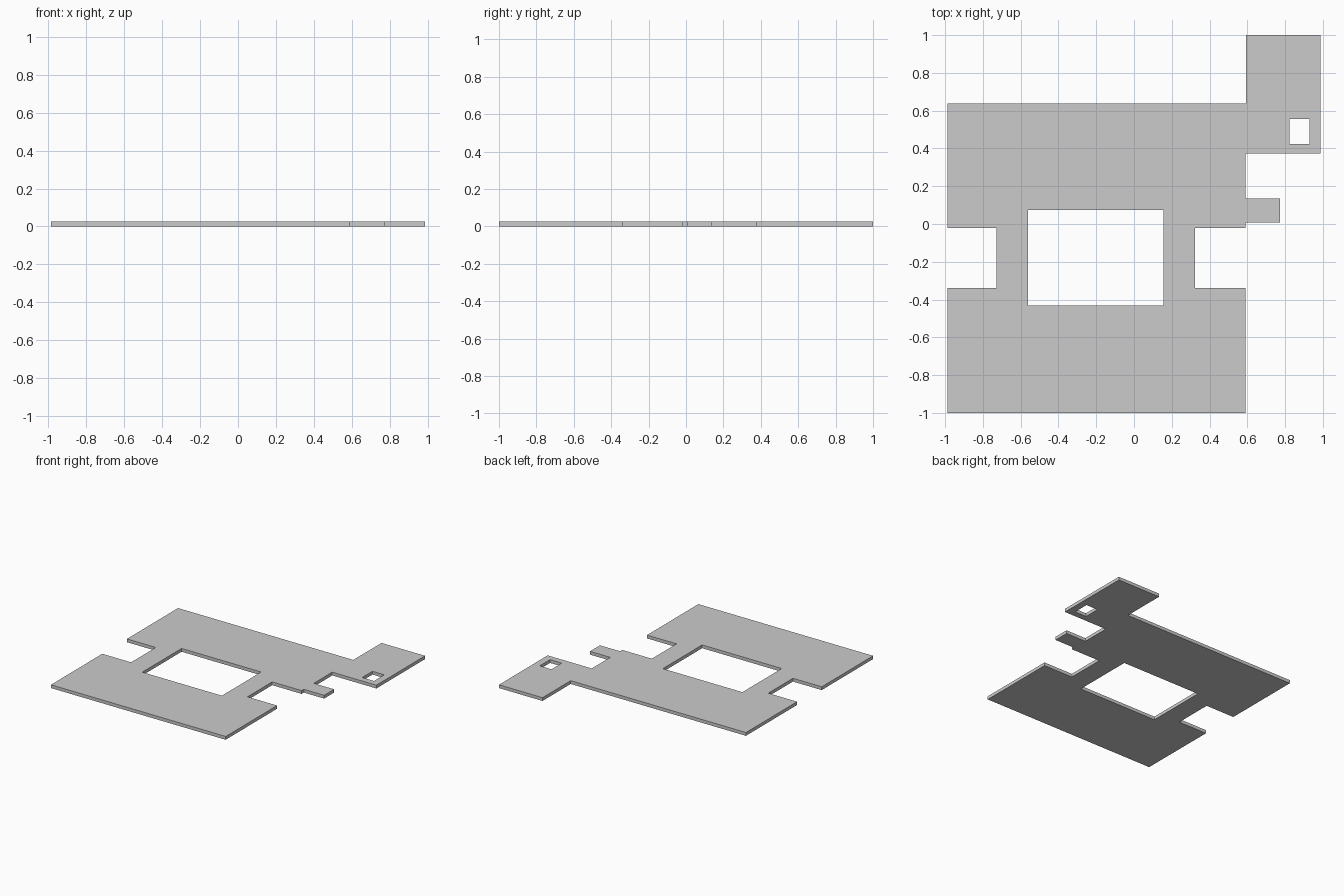
import bpy, bmesh

if "Cube" in bpy.data.objects:
    bpy.data.objects.remove(bpy.data.objects["Cube"])

THICK = 0.027


def rect(x0, y0, x1, y1):
    return [(x0, y0), (x1, y0), (x1, y1), (x0, y1)]


def plate(name, loops, height):
    """Flat slab from an outer loop plus hole loops."""
    bm = bmesh.new()
    for loop in loops:
        vs = [bm.verts.new((x, y, 0)) for x, y in loop]
        for a, b in zip(vs, vs[1:] + vs[:1]):
            bm.edges.new((a, b))
    bmesh.ops.triangle_fill(bm, edges=bm.edges[:], use_beauty=True, normal=(0, 0, 1))
    top = bmesh.ops.extrude_face_region(bm, geom=bm.faces[:], use_keep_orig=True)
    verts = [g for g in top["geom"] if isinstance(g, bmesh.types.BMVert)]
    bmesh.ops.translate(bm, verts=verts, vec=(0, 0, height))
    bmesh.ops.recalc_face_normals(bm, faces=bm.faces[:])
    mesh = bpy.data.meshes.new(name)
    bm.to_mesh(mesh)
    bm.free()
    obj = bpy.data.objects.new(name, mesh)
    bpy.context.collection.objects.link(obj)
    return obj


# Outer contour, counter-clockwise from the front left corner
outline = [
    (-0.987, -1.0), (0.589, -1.0),
    (0.589, -0.339), (0.323, -0.339), (0.323, -0.021), (0.589, -0.021),  # right notch
    (0.589, 0.007), (0.772, 0.007), (0.772, 0.135), (0.589, 0.135),      # small tab
    (0.589, 0.373), (0.987, 0.373), (0.987, 1.0), (0.594, 1.0),          # rear wing
    (0.594, 0.637), (-0.987, 0.637),
    (-0.987, -0.021), (-0.727, -0.021), (-0.727, -0.339), (-0.987, -0.339),  # left notch
]
courtyard = rect(-0.561, -0.432, 0.157, 0.074)
shaft = rect(0.824, 0.423, 0.93, 0.556)

plate("floor_plate", [outline, courtyard, shaft], THICK)
